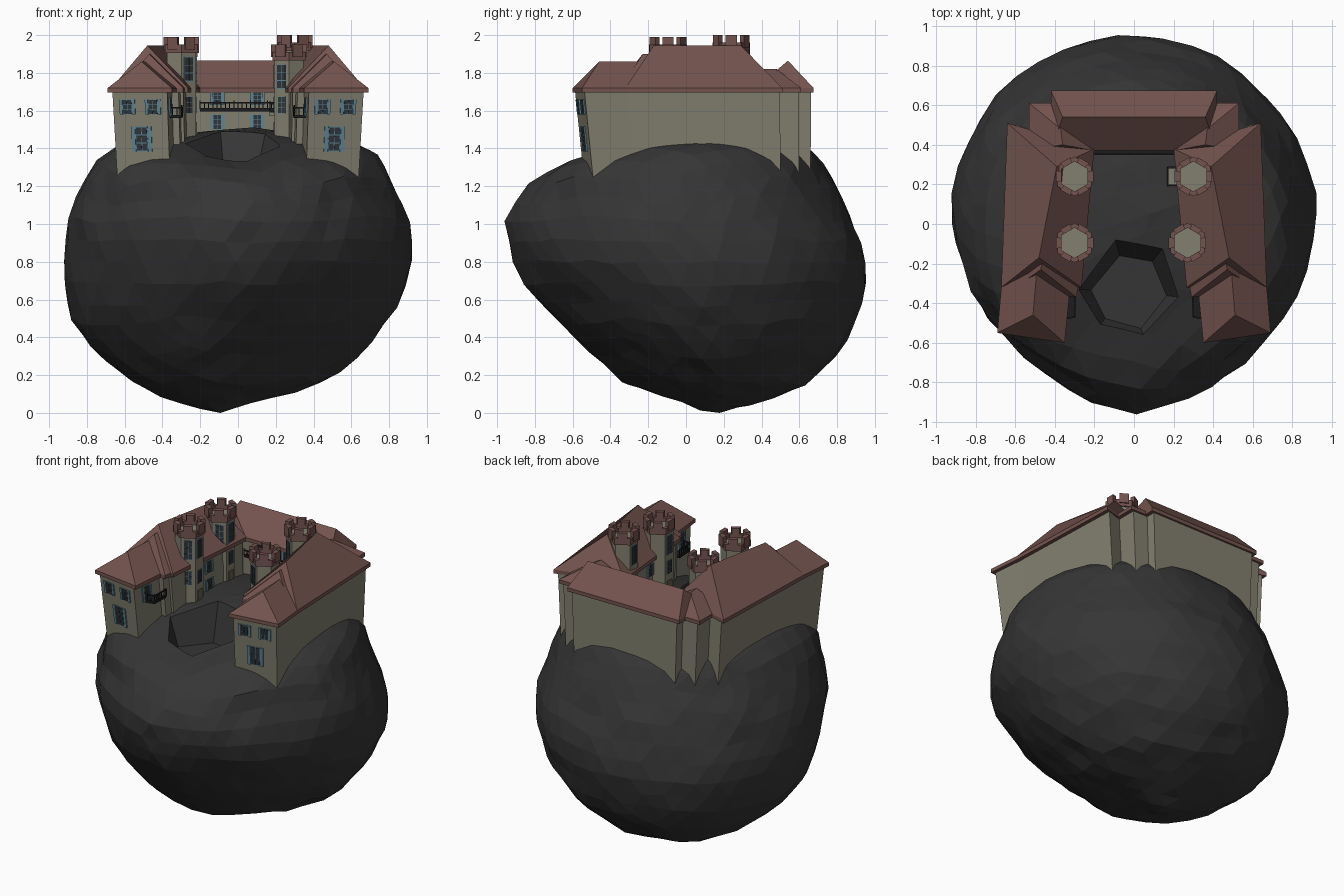
import bpy, bmesh, math
from mathutils import Vector, noise

cube = bpy.data.objects.get("Cube")
if cube:
    bpy.data.objects.remove(cube, do_unlink=True)

# Materials
COLOURS = {
    "dark_rock": (0.036, 0.036, 0.037),
    "plaster": (0.225, 0.215, 0.16),
    "roof_tile": (0.175, 0.088, 0.077),
    "window_glass": (0.03, 0.036, 0.042),
    "shutter_blue": (0.11, 0.24, 0.30),
    "black_iron": (0.012, 0.012, 0.013),
    "door_wood": (0.13, 0.115, 0.075),
}
MATS = []
for mat_name, rgb in COLOURS.items():
    m = bpy.data.materials.new(mat_name)
    m.use_nodes = True
    m.diffuse_color = (*rgb, 1)
    bsdf = m.node_tree.nodes["Principled BSDF"]
    bsdf.inputs["Base Color"].default_value = (*rgb, 1)
    bsdf.inputs["Roughness"].default_value = 0.9
    MATS.append(m)
ROCK, WALL, ROOF, GLASS, BLUE, IRON, WOOD = range(len(MATS))


def finish(name, bm):
    bmesh.ops.recalc_face_normals(bm, faces=bm.faces[:])
    mesh = bpy.data.meshes.new(name)
    bm.to_mesh(mesh)
    bm.free()
    for m in MATS:
        mesh.materials.append(m)
    obj = bpy.data.objects.new(name, mesh)
    bpy.context.collection.objects.link(obj)
    return obj


def solid(bm, lower, upper, mat):
    """Closed block between two matching loops of points."""
    lo = [bm.verts.new(p) for p in lower]
    up = [bm.verts.new(p) for p in upper]
    n = len(lo)
    faces = [bm.faces.new(lo[::-1]), bm.faces.new(up)]
    for i in range(n):
        j = (i + 1) % n
        faces.append(bm.faces.new((lo[i], lo[j], up[j], up[i])))
    for f in faces:
        f.material_index = mat


def prism(bm, loop, z0, z1, mat):
    solid(bm, [(x, y, z0) for x, y in loop], [(x, y, z1) for x, y in loop], mat)


def bar(bm, p, q, z0, z1, w, mat):
    p, q = Vector(p), Vector(q)
    d = (q - p).normalized()
    n = Vector((-d.y, d.x)) * w / 2
    prism(bm, [p + n, q + n, q - n, p - n], z0, z1, mat)


def clamp(v, low, high):
    return max(low, min(high, v))


# Rock: sphere mapped onto rows of height, left, right, front, back
ROWS = [
    (1.51, 0, 0.08, 0.02, 0.08), (1.485, -0.25, 0.25, -0.12, 0.35),
    (1.43, -0.6, 0.62, -0.42, 0.6), (1.37, -0.73, 0.74, -0.62, 0.7),
    (1.25, -0.81, 0.81, -0.82, 0.77), (1.05, -0.9, 0.89, -0.96, 0.86),
    (0.85, -0.93, 0.93, -0.945, 0.94), (0.7, -0.92, 0.9, -0.87, 0.955), (0.5, -0.88, 0.81, -0.7, 0.9),
    (0.32, -0.76, 0.66, -0.52, 0.82), (0.16, -0.57, 0.45, -0.34, 0.65),
    (0.09, -0.41, 0.22, -0.16, 0.5), (0.04, -0.27, 0.06, 0, 0.34), (0, -0.1, -0.1, 0.18, 0.18)]
dist = [0]
for a, b in zip(ROWS, ROWS[1:]):
    dist.append(dist[-1] + math.hypot(a[0] - b[0], (a[2] - a[1] - b[2] + b[1]) / 2))


def row_at(t):
    d = t * dist[-1]
    for i in range(len(ROWS) - 1):
        if d <= dist[i + 1] or i == len(ROWS) - 2:
            k = min(1, (d - dist[i]) / (dist[i + 1] - dist[i]))
            return [u + (v - u) * k for u, v in zip(ROWS[i], ROWS[i + 1])]


bm = bmesh.new()
bmesh.ops.create_icosphere(bm, subdivisions=4, radius=1)
for v in bm.verts:
    co = v.co.normalized()
    z, xl, xr, yf, yb = row_at(math.acos(clamp(co.z, -1, 1)) / math.pi)
    a = math.atan2(co.y, co.x)
    # Front corners narrow below the houses and swell under them
    r = 1
    if a < 0:
        w = clamp((z - 0.2) / 0.6, 0, 1)
        amount = 0.08 * w if co.x < 0 else 0.1 - 0.045 * w
        r -= amount * abs(math.sin(2 * a)) * clamp((1.28 - z) / 0.15, -0.7, 1)
    p = Vector(((xl + xr + r * (xr - xl) * math.cos(a)) / 2,
                (yf + yb + r * (yb - yf) * math.sin(a)) / 2, z))
    p += noise.noise_vector(p * 5) * (0.022 if z < 1.3 else 0.008)
    # Shallow dip in front of the courtyard
    if z > 1.1:
        p.z -= 0.06 * math.exp(-(p.x ** 2) / 0.1 - (p.y + 0.52) ** 2 / 0.05)
    p.z = max(0, p.z) if z > 0.01 else 0
    v.co = p
rock = finish("rock", bm)

# Six-sided pit in front of the courtyard
RIM = [(-0.09, -0.09), (0.14, -0.13), (0.24, -0.37), (0.06, -0.6), (-0.19, -0.53), (-0.29, -0.33)]
mid = Vector((-0.03, -0.34))
floor = [mid + (Vector(p) - mid) * 0.72 for p in RIM]
bm = bmesh.new()
above = [mid + (Vector(p) - mid) * 1.18 for p in RIM]
solid(bm, [(p.x, p.y, 1.24) for p in floor], [(p.x, p.y, 1.6) for p in above], ROCK)
cutter = finish("pit_cutter", bm)
cutter.hide_render = True
mod = rock.modifiers.new("pit", "BOOLEAN")
mod.object, mod.operation, mod.solver = cutter, "DIFFERENCE", "EXACT"
bpy.context.view_layer.objects.active = rock
bpy.ops.object.modifier_apply(modifier=mod.name)
bpy.data.objects.remove(cutter, do_unlink=True)

EAVE, BASE = 1.7, 1.12


def lean(p, z):
    """Walls draw in slightly towards the ground."""
    k = 1 - 0.05 * (EAVE - z) / (EAVE - BASE)
    return Vector((p[0] * k, (p[1] - 0.6) * k + 0.6, z))


def inset(quad, dx=0.025, dy=0.013):
    c = sum((Vector(p) for p in quad), Vector((0, 0))) / len(quad)
    return [(x + math.copysign(dx, c.x - x), y + math.copysign(dy, c.y - y)) for x, y in quad]


def house(name, quad, front, back, top):
    """Leaning walls, eave slab and hipped roof; returns the wall corners."""
    walls = inset(quad)
    bm = bmesh.new()
    solid(bm, [lean(p, BASE) for p in walls], [lean(p, EAVE) for p in walls], WALL)
    finish(name + "_walls", bm)
    bm = bmesh.new()
    prism(bm, quad, EAVE - 0.005, EAVE + 0.02, ROOF)
    a, b, c, d = [bm.verts.new((x, y, EAVE + 0.02)) for x, y in quad]
    f, r = bm.verts.new((*front, top)), bm.verts.new((*back, top))
    for loop in ((a, b, f), (b, c, r, f), (c, d, r), (d, a, f, r), (a, d, c, b)):
        bm.faces.new(loop).material_index = ROOF
    finish(name + "_roof", bm)
    return walls


def plate(bm, p, q, s0, s1, z0, z1, off, mat, place):
    """Thin plate on the wall p-q, from s0 to s1 along it; p to q has outside on its right."""
    p, q = Vector(p), Vector(q)
    d = (q - p).normalized()
    n = Vector((d.y, -d.x))
    loops = []
    for z in (z0, z1):
        loops.append([place(p + d * s + n * o, z) for s, o in ((s0, -0.002), (s1, -0.002), (s1, off), (s0, off))])
    solid(bm, *loops, mat)


def upright(p, z):
    return Vector((p[0], p[1], z))


def window(bm, p, q, t, z, w, h, place=lean, shutters=True):
    s = (Vector(q) - Vector(p)).length * t
    plate(bm, p, q, s - w / 2, s + w / 2, z - h / 2, z + h / 2, 0.003, BLUE, place)
    for i in (-1, 1):
        for j in (-1, 0, 1):
            cs, cz = s + i * w * 0.24, z + j * h * 0.32
            plate(bm, p, q, cs - w * 0.21, cs + w * 0.21, cz - h * 0.145, cz + h * 0.145, 0.006, GLASS, place)
        if shutters:
            e = s + i * w * 0.68
            plate(bm, p, q, e - w * 0.16, e + w * 0.16, z - h / 2, z + h / 2, 0.008, BLUE, place)


def railing(bm, path, z0, z1):
    for p, q in zip(path, path[1:]):
        p, q = Vector(p), Vector(q)
        for z in (z0, z1 - 0.008):
            bar(bm, p, q, z, z + 0.008, 0.008, IRON)
        n = max(2, round((q - p).length / 0.022))
        for i in range(n + 1):
            c = p.lerp(q, i / n)
            bar(bm, c - Vector((0.0025, 0)), c + Vector((0.0025, 0)), z0, z1 + 0.01 * (i % 4 == 0), 0.005, IRON)


def side(points, s):
    return [(x * s, y) for x, y in points]


def hexagon(c, r):
    return [Vector((c[0] + r * math.cos(a), c[1] + r * math.sin(a)))
            for a in (math.radians(30 + 60 * i) for i in range(6))]


def tower(name, c, s, top):
    bm = bmesh.new()
    body, outer, inner = hexagon(c, 0.089), hexagon(c, 0.1), hexagon(c, 0.076)
    prism(bm, body, 1.2, top - 0.065, WALL)
    for i in range(6):
        j = (i + 1) % 6
        o0, o1, i0, i1 = outer[i], outer[j], inner[i], inner[j]
        prism(bm, [o0, o1, i1, i0], top - 0.085, top - 0.04, ROOF)
        out = ((o0 + o1) / 2 - Vector(c)).normalized() * 0.008
        prism(bm, [o0.lerp(o1, 0.2) + out, o0.lerp(o1, 0.8) + out, i1.lerp(i0, 0.2), i0.lerp(i1, 0.2)],
              top - 0.065, top, ROOF)
    # Sides facing the courtyard and the front
    facing = (5, 4) if s < 0 else (2, 3)
    for k in facing:
        p, q = body[k], body[(k + 1) % 6]
        window(bm, p, q, 0.5, top - 0.17, 0.055, 0.13, upright, False)
        window(bm, p, q, 0.5, 1.63, 0.045, 0.09, upright, False)
    p, q = body[facing[0]], body[(facing[0] + 1) % 6]
    plate(bm, p, q, 0.02, 0.07, 1.4, 1.54, 0.006, WOOD, upright)
    finish(name, bm)


# Side wings, mirrored across the courtyard
PAVILION = [(0.69, -0.55), (0.35, -0.6), (0.31, -0.2), (0.66, -0.2)]
MIDDLE = [(0.63, -0.34), (0.29, -0.37), (0.25, -0.12), (0.62, -0.12)]
WING = [(0.67, -0.32), (0.265, -0.32), (0.2, 0.38), (0.64, 0.51)]
CORNER = [(0.53, 0.37), (0.2, 0.37), (0.2, 0.61), (0.53, 0.61)]
for s, word in ((-1, "right"), (1, "left")):
    pav = house(word + "_pavilion", side(PAVILION, s), (0.51 * s, -0.46), (0.48 * s, -0.1), 1.86)
    house(word + "_middle", side(MIDDLE, s), (0.47 * s, -0.23), (0.45 * s, -0.1), 1.90)
    wing = house(word + "_wing", side(WING, s), (0.48 * s, -0.17), (0.39 * s, 0.29), 1.945)
    house(word + "_corner", side(CORNER, s), (0.36 * s, 0.4), (0.37 * s, 0.48), 1.82)
    # Windows on the front and courtyard walls
    bm = bmesh.new()
    p, q = (pav[0], pav[1]) if s < 0 else (pav[1], pav[0])
    for t, z, w, h in ((0.26, 1.62, 0.05, 0.08), (0.73, 1.62, 0.05, 0.08), (0.5, 1.45, 0.065, 0.13)):
        window(bm, p, q, t, z, w, h)
    p, q = (pav[1], pav[2]) if s < 0 else (pav[2], pav[1])
    window(bm, p, q, 0.3 if s < 0 else 0.7, 1.62, 0.05, 0.1)
    p, q = (wing[1], wing[2]) if s < 0 else (wing[2], wing[1])
    for z in (1.63, 1.51):
        window(bm, p, q, 0.52, z, 0.045, 0.08)
    finish(word + "_windows", bm)
    # Balcony between pavilion and middle block
    bm = bmesh.new()
    rail = side([(0.37, -0.48), (0.3, -0.47), (0.295, -0.35)], s)
    prism(bm, rail + side([(0.36, -0.35)], s), 1.56, 1.57, IRON)
    railing(bm, rail, 1.57, 1.62)
    finish(word + "_balcony", bm)
    tower(word + "_front_tower", ((0.27 if s > 0 else 0.3) * s, -0.095), s, 1.95 if s > 0 else 1.99)
    tower(word + "_back_tower", (0.3 * s, 0.24), s, 2.0 if s > 0 else 1.97)

# Small balcony on the left back tower
bm = bmesh.new()
prism(bm, [(0.165, 0.19), (0.24, 0.19), (0.24, 0.29), (0.165, 0.29)], 1.575, 1.59, WALL)
railing(bm, [(0.23, 0.195), (0.17, 0.195), (0.17, 0.285), (0.23, 0.285)], 1.59, 1.64)
finish("tower_balcony", bm)

# Back wing with its long gallery railing
back = house("back_wing", [(0.42, 0.675), (0.42, 0.37), (-0.42, 0.37), (-0.42, 0.675)], (0.36, 0.54), (-0.36, 0.54), 1.865)
bm = bmesh.new()
for t in (0.36, 0.63):
    for z in (1.67, 1.54):
        window(bm, back[2], back[1], t, z, 0.045, 0.08)
finish("back_windows", bm)
bm = bmesh.new()
prism(bm, [(-0.2, 0.35), (0.2, 0.35), (0.2, 0.41), (-0.2, 0.41)], 1.595, 1.605, IRON)
railing(bm, [(-0.2, 0.352), (0.2, 0.352)], 1.605, 1.645)
finish("gallery", bm)
